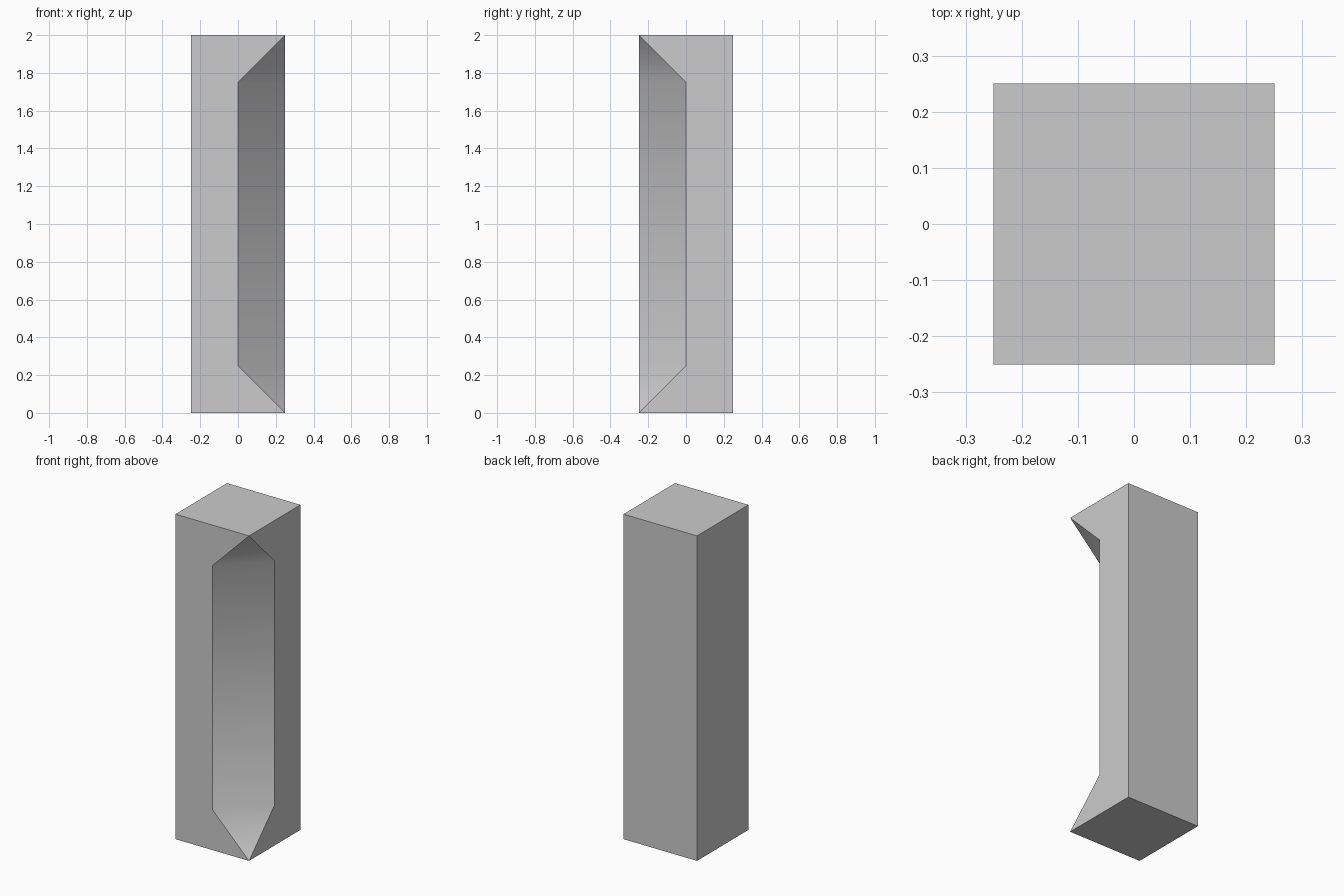
import bpy, bmesh, math

if "Cube" in bpy.data.objects:
    bpy.data.objects.remove(bpy.data.objects["Cube"])

R, H, C = 0.25, 2.0, 0.25   # half width, height, chamfer size

bm = bmesh.new()


def pair(x, y, z):
    """Bottom vertex and its mirror image about mid height."""
    return bm.verts.new((x, y, z)), bm.verts.new((x, y, H - z))


# Square corners of the post
fl, fl_t = pair(-R, -R, 0)
fr, fr_t = pair(R, -R, 0)
br, br_t = pair(R, R, 0)
bl, bl_t = pair(-R, R, 0)
# Ends of the stopped chamfer on the front and right faces
cf, cf_t = pair(R - C, -R, C)
cr, cr_t = pair(R, -R + C, C)

for face in (
    (fl, bl, br, fr), (fl_t, fr_t, br_t, bl_t),      # bottom, top
    (bl, fl, fl_t, bl_t), (br, bl, bl_t, br_t),      # left, back
    (fl, fr, cf, cf_t, fr_t, fl_t),                  # notched front
    (fr, br, br_t, fr_t, cr_t, cr),                  # notched right
    (cf, cr, cr_t, cf_t),                            # chamfer
    (fr, cr, cf), (fr_t, cf_t, cr_t),                # chamfer stops
):
    bm.faces.new(face)
bmesh.ops.recalc_face_normals(bm, faces=bm.faces[:])

mesh = bpy.data.meshes.new("chamfered_post")
bm.to_mesh(mesh)
bm.free()
post = bpy.data.objects.new("chamfered_post", mesh)
bpy.context.collection.objects.link(post)

# Chamfer blends into its stops; all other edges stay sharp
bpy.context.view_layer.objects.active = post
post.select_set(True)
bpy.ops.object.shade_smooth_by_angle(angle=math.radians(40))
